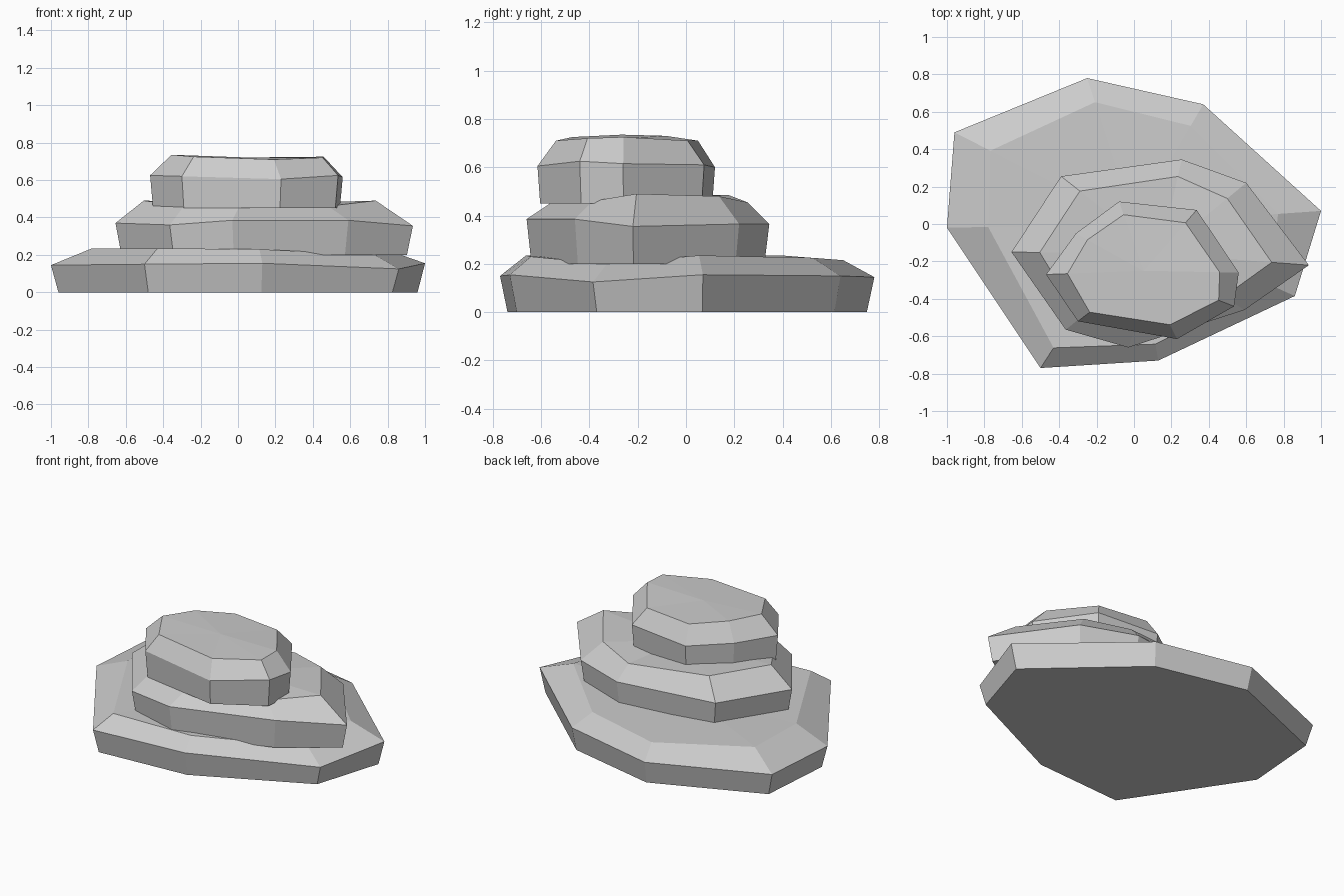
import bpy, bmesh

if "Cube" in bpy.data.objects:
    bpy.data.objects.remove(bpy.data.objects["Cube"])

# One flat stone grey for the whole model
stone = bpy.data.materials.new("stone grey")
stone.diffuse_color = (0.6, 0.6, 0.6, 1)
stone.use_nodes = True
stone.node_tree.nodes["Principled BSDF"].inputs["Base Color"].default_value = stone.diffuse_color


def slab(name, centre, base_z, base_scale, rim):
    """Chipped stone slab: rim rows are (x, y, rim z, top z, top inset scale)."""
    cx, cy = centre
    bm = bmesh.new()

    def ring(points):
        return [bm.verts.new(p) for p in points]

    def toward(x, y, s):
        return cx + (x - cx) * s, cy + (y - cy) * s

    rings = [
        ring((*toward(x, y, base_scale), base_z) for x, y, _, _, _ in rim),
        ring((x, y, z) for x, y, z, _, _ in rim),
        ring((*toward(x, y, s), t) for x, y, _, t, s in rim),
    ]
    n = len(rim)
    bm.faces.new(rings[0])
    for low, high in zip(rings, rings[1:]):
        for i in range(n):
            j = (i + 1) % n
            bm.faces.new((low[i], low[j], high[j], high[i]))
    # Slightly uneven top, fanned from its middle
    mid = bm.verts.new((cx, cy, sum(v.co.z for v in rings[2]) / n))
    for i in range(n):
        bm.faces.new((rings[2][i], rings[2][(i + 1) % n], mid))
    bmesh.ops.recalc_face_normals(bm, faces=bm.faces)
    mesh = bpy.data.meshes.new(name)
    bm.to_mesh(mesh)
    bm.free()
    mesh.materials.append(stone)
    obj = bpy.data.objects.new(name, mesh)
    bpy.context.collection.objects.link(obj)


# Broad base slab
slab("bottom_slab", (0, 0), 0, 0.96, [
    (-1.0, -0.02, .145, .235, .78), (-.50, -.77, .15, .235, .86),
    (.13, -.73, .155, .23, .88), (.86, -.385, .125, .20, .85),
    (1.0, .07, .155, .235, .77), (.37, .64, .15, .225, .82),
    (-.25, .78, .145, .215, .835), (-.96, .49, .145, .235, .80)])

# Middle slab, shifted toward the front right
slab("middle_slab", (.14, -.16), .20, 0.96, [
    (-.655, -.15, .37, .49, .81), (-.365, -.565, .36, .46, .85),
    (-.03, -.66, .385, .455, .79), (.59, -.46, .385, .46, .76),
    (.935, -.22, .355, .49, .75), (.60, .22, .365, .48, .78),
    (.255, .345, .365, .455, .82), (-.39, .255, .365, .485, .81)])

# Small top slab
slab("top_slab", (.05, -.25), .45, 0.97, [
    (-.47, -.27, .625, .735, .78), (-.30, -.52, .62, .725, .82),
    (.23, -.615, .605, .71, .79), (.535, -.44, .625, .72, .83),
    (.56, -.26, .615, .725, .80), (.335, .075, .61, .71, .79),
    (-.08, .12, .60, .71, .81), (-.31, -.05, .615, .73, .83)])
